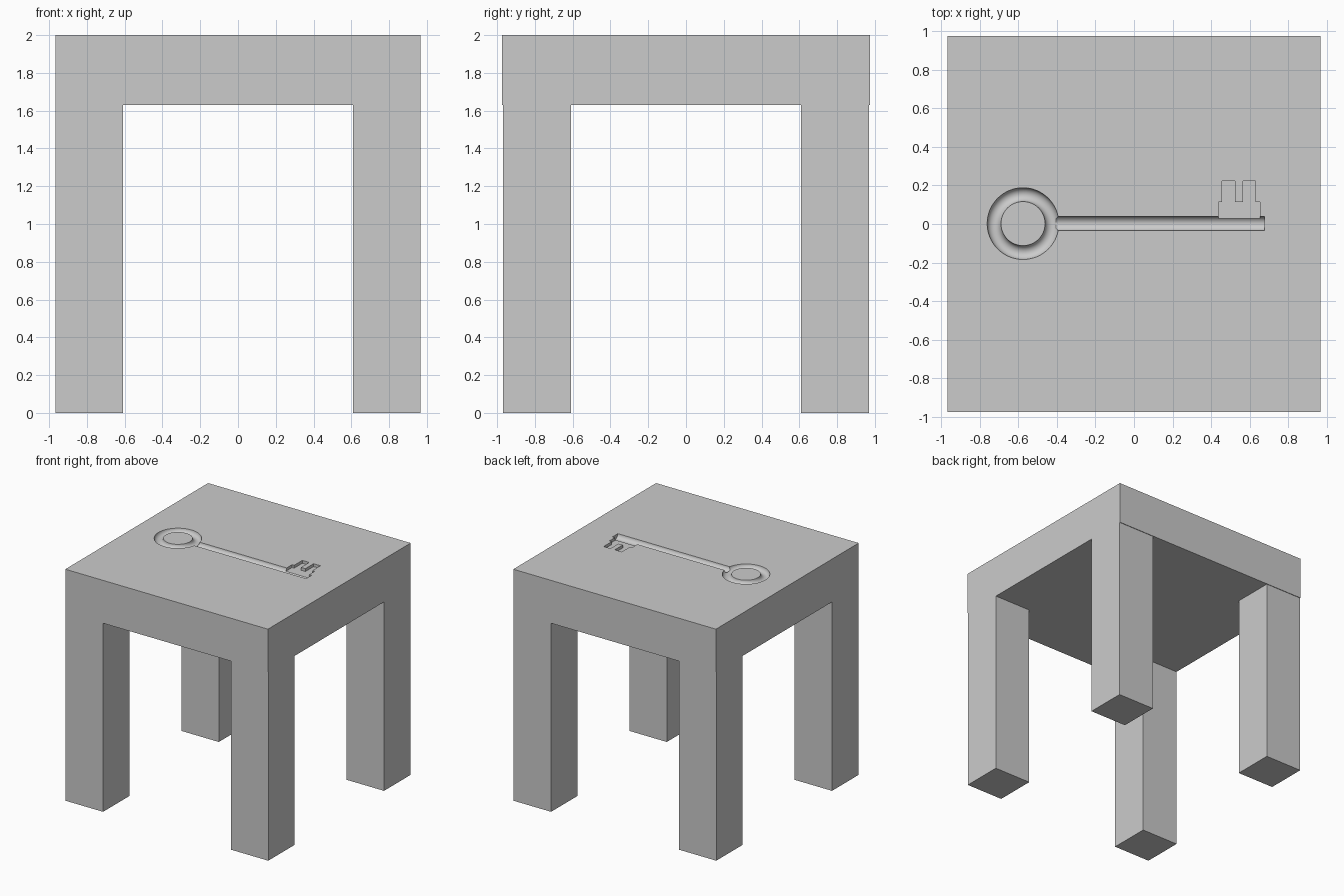
import bpy, bmesh, math

if "Cube" in bpy.data.objects:
    bpy.data.objects.remove(bpy.data.objects["Cube"])

TOP, UNDER = 2.0, 1.63
HX, HY, INNER = 0.967, 0.973, 0.61


def box(name, x0, x1, y0, y1, z0, z1):
    bpy.ops.mesh.primitive_cube_add(size=1, location=((x0 + x1) / 2, (y0 + y1) / 2, (z0 + z1) / 2))
    ob = bpy.context.object
    ob.name = name
    ob.scale = (x1 - x0, y1 - y0, z1 - z0)
    bpy.ops.object.transform_apply(location=False, rotation=False, scale=True)
    return ob


def prism(name, outline, z0, z1):
    bm = bmesh.new()
    face = bm.faces.new([bm.verts.new((x, y, z0)) for x, y in outline])
    ext = bmesh.ops.extrude_face_region(bm, geom=[face])
    for v in ext["geom"]:
        if isinstance(v, bmesh.types.BMVert):
            v.co.z = z1
    bmesh.ops.recalc_face_normals(bm, faces=bm.faces)
    me = bpy.data.meshes.new(name)
    bm.to_mesh(me)
    bm.free()
    ob = bpy.data.objects.new(name, me)
    bpy.context.collection.objects.link(ob)
    return ob


def carve(target, cutter):
    cutter.hide_render = True
    bpy.context.view_layer.objects.active = target
    mod = target.modifiers.new("carve", 'BOOLEAN')
    mod.operation = 'DIFFERENCE'
    mod.solver = 'EXACT'
    mod.object = cutter
    bpy.ops.object.modifier_apply(modifier=mod.name)
    bpy.data.objects.remove(cutter, do_unlink=True)


# Four square legs
for sx, side in ((-1, "left"), (1, "right")):
    for sy, end in ((-1, "front"), (1, "back")):
        xs = sorted((sx * INNER, sx * HX))
        ys = sorted((sy * INNER, sy * 0.968))
        box(f"{end}_{side}_leg", *xs, *ys, 0, UNDER)

# Thick table top
top = box("table_top", -HX, HX, -HY, HY, UNDER, TOP)

# Key-shaped recess: ring bow
bpy.ops.mesh.primitive_torus_add(major_segments=64, minor_segments=20, major_radius=0.150,
                                 minor_radius=0.036, location=(-0.575, 0.002, TOP + 0.001))
carve(top, bpy.context.object)

# Key-shaped recess: round shaft
bpy.ops.mesh.primitive_cylinder_add(vertices=32, radius=0.037, depth=1.078,
                                    location=(0.136, 0.002, TOP + 0.0013),
                                    rotation=(0, math.pi / 2, 0))
carve(top, bpy.context.object)

# Key-shaped recess: flat toothed bit
bit = [(0.437, 0.01), (0.652, 0.01), (0.652, 0.113), (0.63, 0.113), (0.63, 0.224),
       (0.565, 0.224), (0.565, 0.113), (0.523, 0.113), (0.523, 0.224),
       (0.457, 0.224), (0.457, 0.113), (0.437, 0.113)]
carve(top, prism("bit_cutter", bit, TOP - 0.025, TOP + 0.05))

# Smooth groove walls, crisp edges
bpy.ops.object.select_all(action='DESELECT')
top.select_set(True)
bpy.context.view_layer.objects.active = top
bpy.ops.object.shade_smooth_by_angle(angle=math.radians(30))
